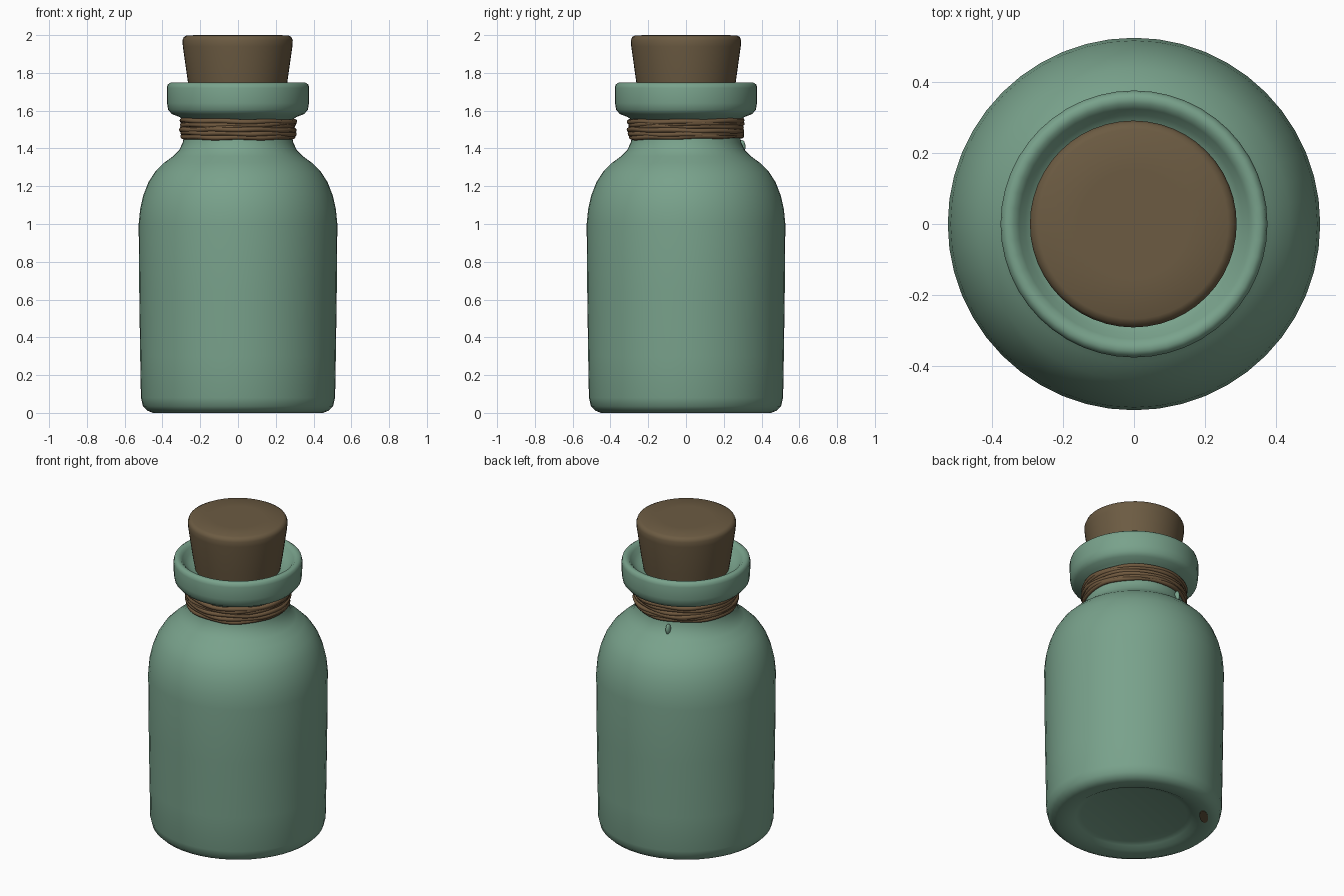
import bpy, bmesh, math
from mathutils import Vector, Matrix

if "Cube" in bpy.data.objects:
    bpy.data.objects.remove(bpy.data.objects["Cube"], do_unlink=True)


def material(name, rgb):
    mat = bpy.data.materials.new(name)
    mat.use_nodes = True
    mat.diffuse_color = (*rgb, 1)
    mat.node_tree.nodes["Principled BSDF"].inputs["Base Color"].default_value = (*rgb, 1)
    return mat


glass = material("sea green glass", (0.19, 0.36, 0.26))
cork_brown = material("cork brown", (0.15, 0.105, 0.055))
twine_brown = material("twine brown", (0.16, 0.098, 0.048))


def finish(name, bm, mat, angle=50):
    bmesh.ops.recalc_face_normals(bm, faces=bm.faces)
    mesh = bpy.data.meshes.new(name)
    bm.to_mesh(mesh)
    bm.free()
    mesh.materials.append(mat)
    obj = bpy.data.objects.new(name, mesh)
    bpy.context.collection.objects.link(obj)
    bpy.ops.object.select_all(action="DESELECT")
    obj.select_set(True)
    bpy.context.view_layer.objects.active = obj
    bpy.ops.object.shade_smooth_by_angle(angle=math.radians(angle))
    return obj


def lathe(name, profile, mat, segments=48):
    """Spin an (r, z) profile that starts and ends on the axis."""
    bm = bmesh.new()
    verts = [bm.verts.new((r, 0, z)) for r, z in profile]
    edges = [bm.edges.new(pair) for pair in zip(verts, verts[1:])]
    bmesh.ops.spin(bm, geom=verts + edges, cent=(0, 0, 0), axis=(0, 0, 1),
                   angle=math.tau, steps=segments, use_duplicate=False)
    bmesh.ops.remove_doubles(bm, verts=bm.verts, dist=0.0005)
    return finish(name, bm, mat)


# Bottle: recessed base, straight body, round shoulder, neck and flared lip
lathe("bottle", [
    (0, 0.035), (0.31, 0.035), (0.34, 0.025), (0.37, 0.008), (0.45, 0),
    (0.48, 0.012), (0.503, 0.035), (0.514, 0.08), (0.518, 0.3), (0.523, 0.65),
    (0.526, 1.0), (0.518, 1.08), (0.502, 1.15), (0.475, 1.22), (0.44, 1.275),
    (0.39, 1.325), (0.342, 1.36), (0.312, 1.39), (0.293, 1.43), (0.283, 1.48),
    (0.285, 1.55), (0.31, 1.567), (0.35, 1.582), (0.37, 1.605), (0.376, 1.64),
    (0.377, 1.72), (0.372, 1.739), (0.358, 1.748), (0.34, 1.745),
    (0.325, 1.73), (0.308, 1.705), (0.28, 1.685), (0.24, 1.675), (0, 1.675),
], glass)

# Tapered stopper with a softened top edge
stopper = lathe("cork_stopper", [
    (0, 1.64), (0.244, 1.64), (0.263, 1.75), (0.29, 1.94), (0.292, 1.972),
    (0.285, 1.99), (0.268, 1.999), (0.15, 2.0), (0, 1.997),
], cork_brown)
stopper.location.x = -0.002


# Twine wraps: slightly tilted, uneven rings around the neck
def twine_ring(name, z, radius, thickness, tilt, turn):
    bm = bmesh.new()
    around, sides = 64, 8
    rings = []
    for i in range(around):
        a = math.tau * i / around
        r = radius + 0.003 * math.sin(5 * a + turn)
        height = z + tilt * math.sin(a + turn) + 0.002 * math.sin(7 * a + turn)
        ring = []
        for j in range(sides):
            b = math.tau * j / sides
            rr = r + thickness * math.cos(b)
            ring.append(bm.verts.new((rr * math.cos(a), rr * math.sin(a),
                                      height + thickness * math.sin(b))))
        rings.append(ring)
    for i in range(around):
        p, q = rings[i], rings[(i + 1) % around]
        for j in range(sides):
            k = (j + 1) % sides
            bm.faces.new((p[j], q[j], q[k], p[k]))
    finish(name, bm, twine_brown, 80)


for n in range(6):
    twine_ring(f"twine_wrap_{n + 1}", 1.463 + 0.0165 * n,
               0.292 + 0.003 * (n % 3), 0.0135, 0.005 * (-1) ** n, 1.7 * n)

# Small glass drip below the twine at the back
bm = bmesh.new()
bmesh.ops.create_uvsphere(bm, u_segments=12, v_segments=8, radius=1,
                          matrix=Matrix.Translation((-0.08, 0.295, 1.41))
                          @ Matrix.Diagonal((0.014, 0.02, 0.035, 1)))
finish("glass_drip", bm, glass)


# Thin brown stain on the foot at the back
bm = bmesh.new()
bmesh.ops.create_cone(bm, cap_ends=True, segments=16, radius1=1, radius2=1, depth=1,
                      matrix=Matrix.Translation((-0.29, 0.29, 0.0035))
                      @ Matrix.Rotation(math.radians(45), 4, "Z")
                      @ Matrix.Diagonal((0.07, 0.025, 0.007, 1)))
finish("foot_stain", bm, cork_brown)
